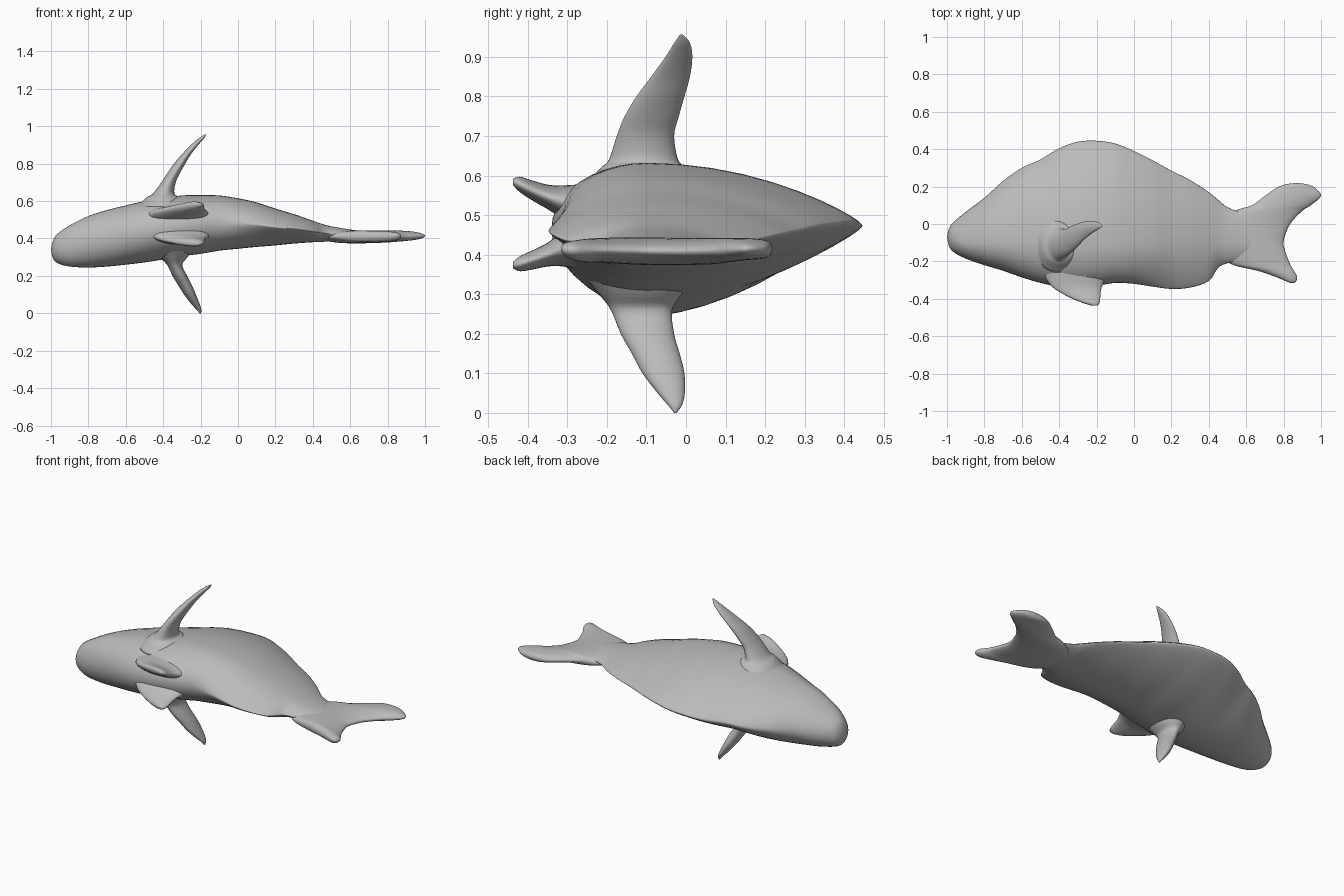
import bpy, bmesh, math

SIDES = 40
skin = bpy.data.materials.new("grey_skin")
skin.diffuse_color = (0.5, 0.5, 0.5, 1)


def refine(rows, steps):
    """Catmull-Rom interpolation through rows of numbers."""
    out = []
    for i in range(len(rows) - 1):
        p0, p1, p2 = rows[max(i - 1, 0)], rows[i], rows[i + 1]
        p3 = rows[min(i + 2, len(rows) - 1)]
        for s in range(steps):
            t = s / steps
            out.append([0.5 * (2 * b + (c - a) * t + (2 * a - 5 * b + 4 * c - d) * t ** 2
                               + (3 * b - a - 3 * c + d) * t ** 3)
                        for a, b, c, d in zip(p0, p1, p2, p3)])
    return out + [list(rows[-1])]


def loft(name, rings):
    """Skin a list of closed rings, cap both ends and shade smooth."""
    bm = bmesh.new()
    loops = [[bm.verts.new(p) for p in ring] for ring in rings]
    for a, b in zip(loops, loops[1:]):
        for k in range(len(a)):
            n = (k + 1) % len(a)
            bm.faces.new((a[k], a[n], b[n], b[k]))
    bm.faces.new(loops[0])
    bm.faces.new(loops[-1])
    bmesh.ops.remove_doubles(bm, verts=bm.verts, dist=0.0004)
    bmesh.ops.recalc_face_normals(bm, faces=bm.faces)
    mesh = bpy.data.meshes.new(name)
    bm.to_mesh(mesh)
    bm.free()
    mesh.materials.append(skin)
    mesh.shade_smooth()
    obj = bpy.data.objects.new(name, mesh)
    bpy.context.collection.objects.link(obj)
    return obj


def fin(name, axis, rows):
    """Loft oval sections along an axis; rows are (position, a0, a1, b0, b1)."""
    rings = []
    for t, a0, a1, b0, b1 in refine(rows, 4):
        ring = []
        for k in range(SIDES):
            ang = 2 * math.pi * k / SIDES
            p = [(a0 + a1) / 2 + (a1 - a0) / 2 * math.cos(ang),
                 (b0 + b1) / 2 + (b1 - b0) / 2 * math.sin(ang)]
            p.insert(axis, t)
            ring.append(p)
        rings.append(ring)
    return loft(name, rings)


def ramp(x, x0, x1):
    t = min(max((x - x0) / (x1 - x0), 0), 1)
    return t * t * (3 - 2 * t)


# Body: x, belly y, back y, low z, high z
body_rows = [
    (-1.0, -0.07, -0.07, 0.34, 0.34), (-0.99, -0.115, -0.025, 0.295, 0.385),
    (-0.965, -0.15, 0.01, 0.268, 0.425), (-0.9, -0.185, 0.065, 0.25, 0.47),
    (-0.8, -0.22, 0.14, 0.245, 0.52), (-0.7, -0.25, 0.23, 0.25, 0.552),
    (-0.6, -0.285, 0.30, 0.26, 0.577), (-0.5, -0.315, 0.345, 0.272, 0.6),
    (-0.4, -0.335, 0.405, 0.288, 0.615), (-0.3, -0.34, 0.44, 0.305, 0.63),
    (-0.2, -0.33, 0.445, 0.318, 0.632), (-0.1, -0.315, 0.43, 0.335, 0.63),
    (0.0, -0.32, 0.39, 0.345, 0.615), (0.1, -0.335, 0.34, 0.355, 0.593),
    (0.2, -0.347, 0.285, 0.363, 0.56), (0.3, -0.34, 0.235, 0.373, 0.53),
    (0.4, -0.305, 0.17, 0.38, 0.495), (0.45, -0.235, 0.13, 0.382, 0.478),
    (0.5, -0.21, 0.09, 0.385, 0.465), (0.6, -0.19, 0.05, 0.388, 0.448),
    (0.7, -0.15, 0.0, 0.392, 0.435), (0.76, -0.1, -0.06, 0.41, 0.415),
]
rings = []
for x, y0, y1, z0, z1 in refine(body_rows, 4):
    # fullness of the section: round snout, sharp back, pinched anal ridge
    q_back = 0.5 + 0.5 * ramp(x, -0.95, -0.4) - 0.3 * ramp(x, 0.3, 0.6)
    q_belly = 0.5 + 0.6 * ramp(x, -0.1, 0.2) - 0.4 * ramp(x, 0.4, 0.55)
    mid_y = min(max(-0.1 + 0.03 * ramp(x, -0.9, -1.0), y0), y1)
    ring = []
    for k in range(SIDES):
        ang = 2 * math.pi * k / SIDES
        v, c = math.sin(ang), math.cos(ang)
        q = q_back if v > 0 else q_belly
        h = 0.82 * abs(c) ** (2 * q) + 0.18 * abs(c)
        y = mid_y + v * (y1 - mid_y if v > 0 else mid_y - y0)
        ring.append((x, y, (z0 + z1) / 2 + math.copysign(h, c) * (z1 - z0) / 2))
    rings.append(ring)
loft("body", rings)

# Forked tail: y, front x, rear x, low z, high z
fin("tail_fin", 1, [
    (-0.316, 0.84, 0.855, 0.41, 0.42), (-0.305, 0.81, 0.868, 0.395, 0.43),
    (-0.28, 0.75, 0.872, 0.385, 0.436), (-0.25, 0.66, 0.855, 0.38, 0.44),
    (-0.215, 0.52, 0.835, 0.38, 0.442), (-0.15, 0.45, 0.81, 0.376, 0.444),
    (-0.09, 0.43, 0.80, 0.374, 0.444), (0.0, 0.46, 0.835, 0.374, 0.442),
    (0.07, 0.54, 0.90, 0.376, 0.442), (0.1, 0.63, 0.945, 0.38, 0.442),
    (0.15, 0.70, 1.0, 0.386, 0.442), (0.195, 0.765, 0.965, 0.39, 0.438),
    (0.212, 0.81, 0.925, 0.398, 0.43), (0.219, 0.86, 0.88, 0.412, 0.418)])

# Pectoral fins on both flanks: z, front x, rear x, low y, high y
fin("upper_pectoral_fin", 2, [
    (0.57, -0.54, -0.27, -0.26, 0.05), (0.62, -0.49, -0.31, -0.215, 0.0),
    (0.64, -0.455, -0.34, -0.195, -0.02), (0.7, -0.41, -0.333, -0.175, -0.03),
    (0.75, -0.377, -0.31, -0.155, -0.018), (0.8, -0.343, -0.282, -0.125, -0.004),
    (0.85, -0.30, -0.252, -0.088, 0.01), (0.9, -0.252, -0.212, -0.052, 0.016),
    (0.935, -0.21, -0.182, -0.03, 0.01), (0.957, -0.176, -0.168, -0.015, -0.008)])
fin("lower_pectoral_fin", 2, [
    (0.36, -0.47, -0.23, -0.27, 0.03), (0.3, -0.42, -0.27, -0.22, -0.01),
    (0.26, -0.38, -0.298, -0.19, -0.035), (0.2, -0.35, -0.272, -0.165, -0.03),
    (0.15, -0.32, -0.246, -0.137, -0.016), (0.1, -0.288, -0.225, -0.11, -0.004),
    (0.05, -0.25, -0.205, -0.072, -0.003), (0.02, -0.222, -0.196, -0.046, -0.01),
    (0.0, -0.206, -0.198, -0.03, -0.024)])

# Pair of pelvic fins under the belly: y, front x, rear x, low z, high z
fin("upper_pelvic_fin", 1, [
    (-0.24, -0.5, -0.12, 0.45, 0.58), (-0.31, -0.46, -0.16, 0.49, 0.575),
    (-0.35, -0.42, -0.176, 0.515, 0.577), (-0.39, -0.35, -0.18, 0.538, 0.588),
    (-0.42, -0.28, -0.183, 0.558, 0.597), (-0.437, -0.225, -0.195, 0.575, 0.592)])
fin("lower_pelvic_fin", 1, [
    (-0.24, -0.5, -0.12, 0.355, 0.49), (-0.31, -0.46, -0.16, 0.37, 0.46),
    (-0.35, -0.42, -0.176, 0.37, 0.43), (-0.39, -0.35, -0.18, 0.362, 0.41),
    (-0.42, -0.28, -0.183, 0.358, 0.396), (-0.437, -0.225, -0.195, 0.365, 0.382)])
